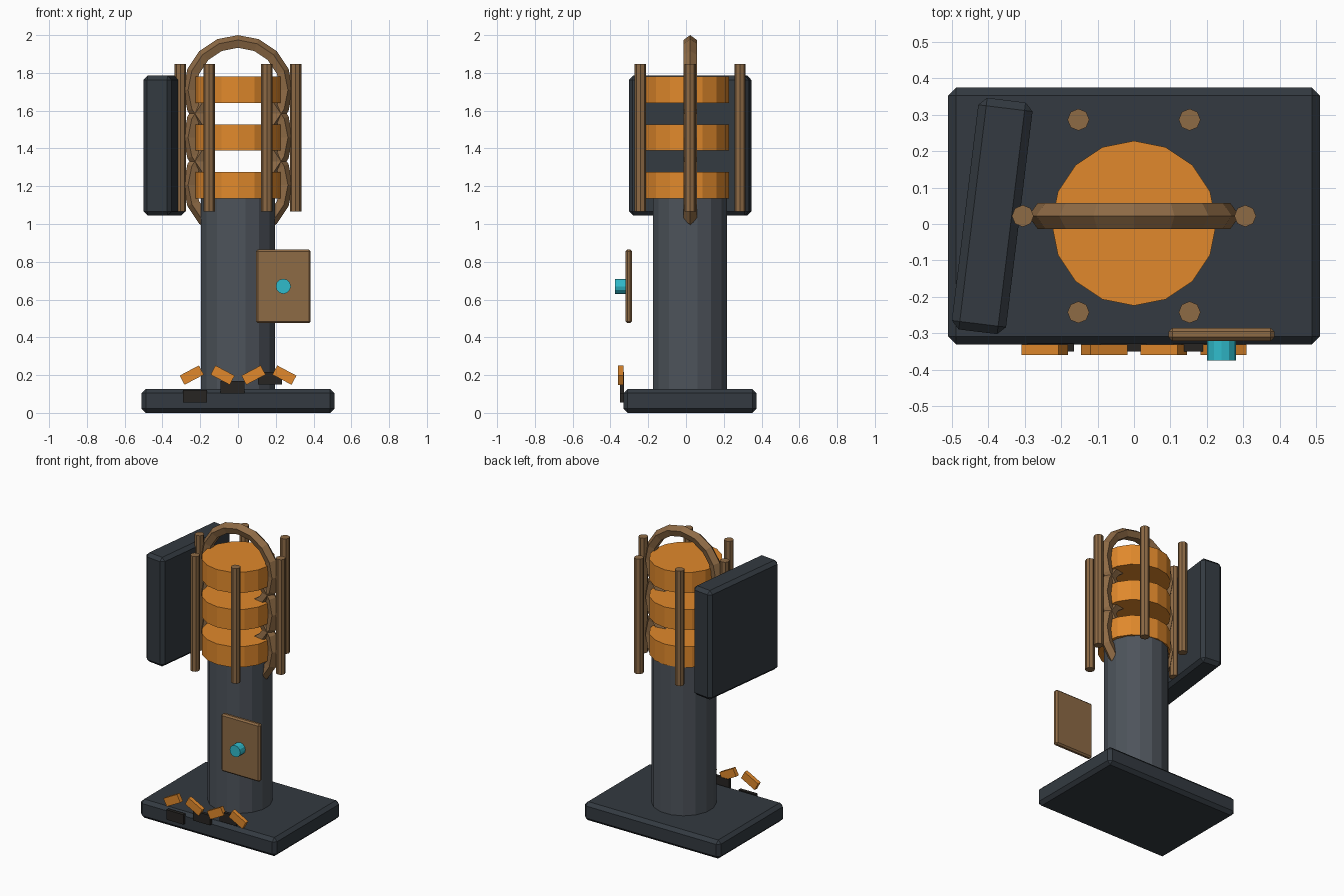
import bpy
from math import pi, sin, cos, radians

if "Cube" in bpy.data.objects:
    bpy.data.objects.remove(bpy.data.objects["Cube"])

YC = 0.022  # shared axis of the tower


def material(name, rgb):
    m = bpy.data.materials.new(name)
    m.diffuse_color = (*rgb, 1)
    m.use_nodes = True
    m.node_tree.nodes["Principled BSDF"].inputs["Base Color"].default_value = m.diffuse_color
    return m


SLATE = material("slate", (0.033, 0.042, 0.052))
STEEL = material("steel", (0.075, 0.088, 0.105))
BRONZE = material("bronze", (0.27, 0.145, 0.06))
ORANGE = material("orange", (0.75, 0.25, 0.025))
CYAN = material("cyan", (0.03, 0.5, 0.6))
SOOT = material("soot", (0.02, 0.018, 0.016))


def finish(name, mat):
    ob = bpy.context.object
    ob.name = name
    ob.data.materials.append(mat)
    return ob


def box(name, loc, size, mat, bevel=0, rot=(0, 0, 0)):
    bpy.ops.mesh.primitive_cube_add(size=1, location=loc, rotation=rot)
    ob = finish(name, mat)
    for v in ob.data.vertices:
        v.co = [c * s for c, s in zip(v.co, size)]
    if bevel:
        b = ob.modifiers.new("bevel", 'BEVEL')
        b.width, b.segments = bevel, 1
    return ob


def cylinder(name, loc, radius, depth, sides, mat, rot=(0, 0, 0)):
    bpy.ops.mesh.primitive_cylinder_add(vertices=sides, radius=radius, depth=depth,
                                        location=loc, rotation=rot)
    return finish(name, mat)


# Base slab and column
box("base", (0, YC, 0.063), (1.02, 0.705, 0.126), SLATE, 0.022)
cylinder("column", (0, YC, 0.63), 0.2, 1.02, 16, STEEL, (0, 0, pi / 16))

# Stacked discs, each circled by an upright hoop
for i in range(3):
    z = 1.206 + 0.252 * i
    cylinder(f"disc_{i + 1}", (0, 0.002, z), 0.226, 0.14, 16, ORANGE)
    bpy.ops.mesh.primitive_torus_add(major_segments=16, minor_segments=5,
                                     major_radius=0.253, minor_radius=0.037,
                                     location=(0, YC, z), rotation=(pi / 2, 0, 0))
    finish(f"hoop_{i + 1}", BRONZE)

# Cage of six rods
for i in range(6):
    a = i * pi / 3
    cylinder(f"cage_rod_{i + 1}", (0.305 * cos(a), YC + 0.305 * sin(a), 1.457),
             0.03, 0.78, 8, BRONZE)

# Slanted side panel
box("side_panel", (-0.389, YC, 1.415), (0.15, 0.64, 0.74), SLATE, 0.022,
    (0, 0, radians(-7)))

# Front hatch with knob
box("front_hatch", (0.24, -0.303, 0.67), (0.29, 0.035, 0.39), BRONZE, 0.01)
cylinder("hatch_knob", (0.24, -0.347, 0.67), 0.04, 0.056, 12, CYAN, (pi / 2, 0, 0))

# Zigzag warning strips
for i in range(4):
    tilt = radians(-28 if i % 2 == 0 else 28)
    box(f"warning_strip_{i + 1}", (-0.245 + 0.1635 * i, -0.345, 0.2),
        (0.115, 0.028, 0.055), ORANGE, 0, (0, tilt, 0))

# Rising dark blocks on the base front
for i in range(3):
    box(f"dark_block_{i + 1}", (-0.228 + 0.199 * i, -0.339, 0.088 + 0.048 * i),
        (0.127, 0.022, 0.067), SOOT)
